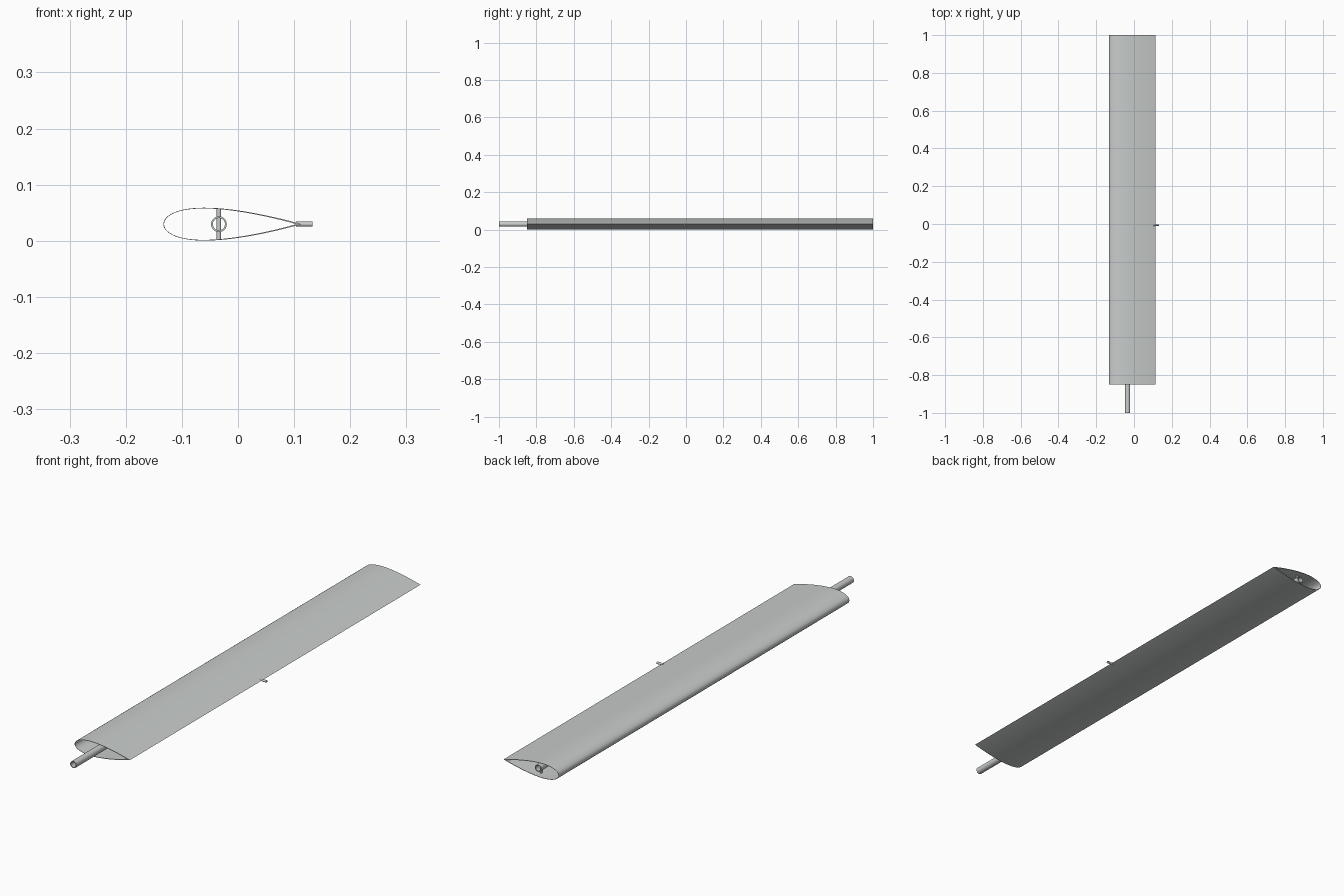
import bpy, bmesh, math
from mathutils import Matrix, Vector

if "Cube" in bpy.data.objects:
    bpy.data.objects.remove(bpy.data.objects["Cube"])

GREY = bpy.data.materials.new("pale grey")
GREY.diffuse_color = (0.58, 0.61, 0.595, 1)
GREY.use_nodes = True
GREY.node_tree.nodes["Principled BSDF"].inputs["Base Color"].default_value = GREY.diffuse_color

LEAD, CHORD, HALF = -0.133, 0.246, 0.0293   # aerofoil nose, chord, half thickness
ZC = 0.0297                                 # height of the chord line
SPAR_X = -0.034


def finish(name, bm):
    bmesh.ops.recalc_face_normals(bm, faces=bm.faces)
    me = bpy.data.meshes.new(name)
    bm.to_mesh(me)
    bm.free()
    me.materials.append(GREY)
    ob = bpy.data.objects.new(name, me)
    bpy.context.collection.objects.link(ob)
    bpy.ops.object.select_all(action='DESELECT')
    bpy.context.view_layer.objects.active = ob
    ob.select_set(True)
    bpy.ops.object.shade_smooth_by_angle(angle=math.radians(35))
    return ob


def hollow(name, outer, inner, y0, y1):
    """Sweep an outer and an inner (x, z) loop along y, leaving both ends open."""
    bm = bmesh.new()
    rings = [[bm.verts.new((x, y, z)) for x, z in loop]
             for loop, y in ((outer, y0), (outer, y1), (inner, y1), (inner, y0))]
    n = len(outer)
    for q in range(4):
        a, b = rings[q], rings[(q + 1) % 4]
        for i in range(n):
            j = (i + 1) % n
            bm.faces.new((a[i], a[j], b[j], b[i]))
    return finish(name, bm)


def rod(name, start, end, radius):
    a, b = Vector(start), Vector(end)
    d = b - a
    bm = bmesh.new()
    bmesh.ops.create_cone(bm, cap_ends=True, segments=24, radius1=radius, radius2=radius,
                          depth=d.length,
                          matrix=Matrix.Translation((a + b) / 2)
                          @ d.to_track_quat('Z', 'Y').to_matrix().to_4x4())
    return finish(name, bm)


def aerofoil(lead, chord, half, n=36):
    """Symmetric four-digit aerofoil with a closed trailing edge."""
    def thick(t):
        return half * 10 * (0.2969 * math.sqrt(t) - 0.126 * t - 0.3516 * t**2
                            + 0.2843 * t**3 - 0.1036 * t**4)
    ts = [(1 - math.cos(math.pi * i / n)) / 2 for i in range(n + 1)]
    pts = [(t, thick(t)) for t in reversed(ts)] + [(t, -thick(t)) for t in ts[1:-1]]
    return [(lead + chord * t, ZC + z) for t, z in pts]


def circle(r, n=32):
    return [(SPAR_X + r * math.cos(2 * math.pi * i / n),
             ZC + r * math.sin(2 * math.pi * i / n)) for i in range(n)]


# Hollow wing skin, open at both ends
WALL = 0.0013
hollow("wing_skin", aerofoil(LEAD, CHORD, HALF),
       aerofoil(LEAD + WALL, CHORD - WALL - 0.009, HALF - WALL), -0.85, 1.0)

# Spar tube with a projecting root end
hollow("spar_tube", circle(0.014), circle(0.0108), -1.0, 0.99)

# Cross pins joining spar and skin
for i, y in enumerate((0.0, 0.97)):
    rod(f"spar_pin_{i + 1}", (SPAR_X, y, ZC - 0.0275), (SPAR_X, y, ZC + 0.0275), 0.004)

# Short pin at the trailing edge
rod("trailing_pin", (0.103, -0.006, ZC), (0.133, -0.006, ZC), 0.0045)
